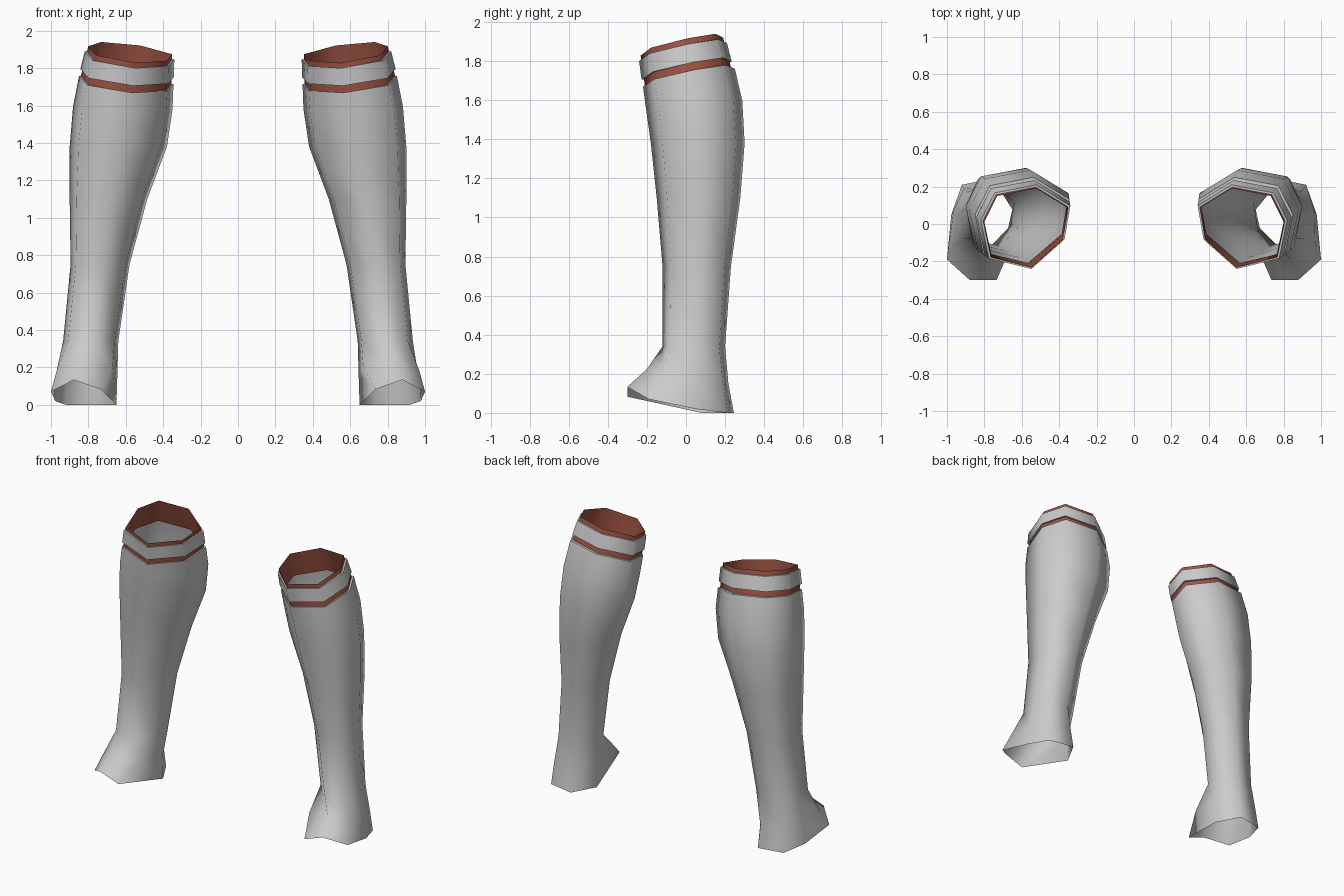
import bpy, bmesh

if "Cube" in bpy.data.objects:
    bpy.data.objects.remove(bpy.data.objects["Cube"])


def material(name, rgb):
    m = bpy.data.materials.new(name)
    m.use_nodes = True
    m.diffuse_color = (*rgb, 1)
    m.node_tree.nodes["Principled BSDF"].inputs["Base Color"].default_value = (*rgb, 1)
    return m


GREY = material("light grey", (0.6, 0.6, 0.6))
RED = material("brick red", (0.33, 0.085, 0.055))

# Seven-sided leg cross-section, from the inner back corner round the front
SECTION = [(-1, .5), (-.87, -.3), (-.13, -1), (.82, -.75), (1, .15), (.69, .81), (-.24, 1)]


def ring(z, x_in, x_out, y_front, y_back, tilt=(0, 0), grow=0):
    """Scaled cross-section; tilt raises the outer side and the back."""
    cx, cy = (x_in + x_out) / 2, (y_front + y_back) / 2
    hx, hy = (x_out - x_in) / 2 + grow, (y_back - y_front) / 2 + grow
    return [(cx + hx * u, cy + hy * v, z + tilt[0] * u + tilt[1] * v) for u, v in SECTION]


def loft(name, strips, mat, side):
    """Skin each strip of rings; separate strips keep a hard edge between them."""
    bm = bmesh.new()
    for rings in strips:
        rows = [[bm.verts.new((side * x, y, z)) for x, y, z in r] for r in rings]
        for top, low in zip(rows, rows[1:]):
            for i in range(7):
                j = (i + 1) % 7
                quad = (top[i], low[i], low[j], top[j])
                bm.faces.new(quad if side > 0 else quad[::-1])
    for f in bm.faces:
        f.smooth = True
    mesh = bpy.data.meshes.new(name)
    bm.to_mesh(mesh)
    bm.free()
    mesh.materials.append(mat)
    bpy.context.collection.objects.link(bpy.data.objects.new(name, mesh))


def cuff(z, grow=0):
    """Ring of the forward-leaning cuff, interpolated between hem and rim."""
    t = (z - 1.72) / (1.88 - 1.72)
    low, high = (.355, .84, -.21, .232), (.352, .80, -.232, .19)
    return ring(z, *(a + (b - a) * t for a, b in zip(low, high)), (.03, .048), grow)


# Calf rings from the hem down to the ankle
calf = [
    ring(1.72, .345, .85, -.22, .25, (.03, .048)),
    ring(1.58, .35, .882, -.205, .288, (.01, .02)),
    ring(1.38, .38, .90, -.18, .30),
    ring(1.10, .485, .90, -.15, .278),
    ring(.75, .58, .895, -.12, .23),
    ring(.34, .64, .935, -.12, .20),
]
# Instep and open foot rim, turned outward
instep = [(.645, .07, .16), (.67, -.15, .20), (.85, -.20, .225), (.97, -.13, .18),
          (.965, .07, .15), (.91, .19, .15), (.74, .217, .15)]
foot_rim = [(.65, .08, 0), (.735, -.30, .083), (.878, -.30, .133), (1.0, -.19, .07),
            (.977, .05, .02), (.92, .21, 0), (.74, .245, 0)]

for side, label in ((1, "left"), (-1, "right")):
    loft(label + "_sock_leg", [[cuff(1.72), calf[0]], calf + [instep, foot_rim]], GREY, side)
    loft(label + "_cuff_lining", [[cuff(1.88), cuff(1.80), cuff(1.71)]], RED, side)
    # Raised pale band with flat lips above and below
    top, low = cuff(1.852, .012), cuff(1.757, .012)
    loft(label + "_cuff_band", [[cuff(1.852), top], [top, low], [low, cuff(1.757)]], GREY, side)
